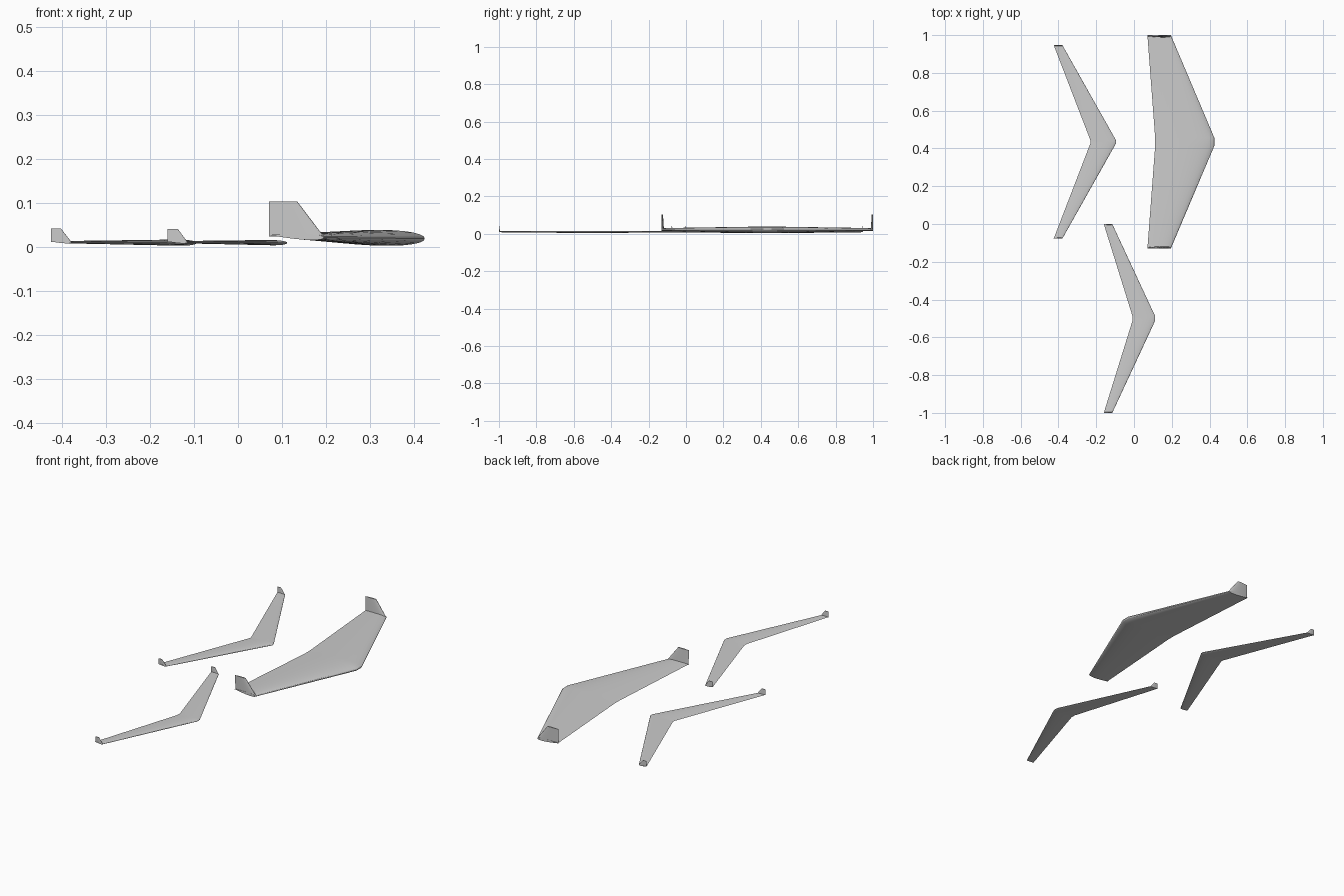
import bpy, bmesh, math
from mathutils import Vector

if "Cube" in bpy.data.objects:
    bpy.data.objects.remove(bpy.data.objects["Cube"])

grey = bpy.data.materials.new("light_grey")
grey.use_nodes = True
grey.diffuse_color = (0.6, 0.6, 0.6, 1)
grey.node_tree.nodes["Principled BSDF"].inputs["Base Color"].default_value = (0.6, 0.6, 0.6, 1)

STEPS = 16


def airfoil(thickness):
    """Closed loop of (chord fraction from the nose, offset), top then bottom."""
    def half(t):
        return 5 * thickness * (0.2969 * math.sqrt(t) - 0.126 * t - 0.3516 * t**2
                                + 0.2843 * t**3 - 0.1036 * t**4)
    ts = [(1 - math.cos(math.pi * i / STEPS)) / 2 for i in range(STEPS + 1)]
    top = [(t, half(t)) for t in reversed(ts)]
    return top + [(t, -half(t)) for t in ts[1:-1]]


def loft(name, sections):
    """Skin matching loops of points and cap both ends."""
    bm = bmesh.new()
    rings = [[bm.verts.new(p) for p in s] for s in sections]
    n = len(rings[0])
    for a, b in zip(rings, rings[1:]):
        for i in range(n):
            j = (i + 1) % n
            bm.faces.new((a[i], a[j], b[j], b[i]))
    bm.faces.new(rings[0])
    bm.faces.new(rings[-1])
    bmesh.ops.recalc_face_normals(bm, faces=bm.faces[:])
    mesh = bpy.data.meshes.new(name)
    bm.to_mesh(mesh)
    bm.free()
    mesh.materials.append(grey)
    obj = bpy.data.objects.new(name, mesh)
    bpy.context.collection.objects.link(obj)
    bpy.ops.object.select_all(action='DESELECT')
    obj.select_set(True)
    bpy.context.view_layer.objects.active = obj
    bpy.ops.object.shade_smooth_by_angle(angle=math.radians(30))


def wing_section(y, nose, tail, z_nose, z_tail, depth):
    chord = nose - tail
    return [Vector((nose - t * chord, y, z_nose + t * (z_tail - z_nose) + h * chord))
            for t, h in airfoil(depth / chord)]


def fin_section(y, nose, tail, z, depth):
    chord = nose - tail
    return [Vector((nose - t * chord, y + h * chord, z)) for t, h in airfoil(depth / chord)]


def flying_wing(name, y, span, flat, root, tip, fin):
    """Swept wing with a short flat centre and an upright fin on each tip."""
    loft(name + "_wing", [wing_section(y - span, *tip), wing_section(y - flat, *root),
                          wing_section(y + flat, *root), wing_section(y + span, *tip)])
    fin_nose, fin_top, base_depth, top_depth = fin
    nose, tail, z_nose, z_tail, _ = tip
    for side, label in ((-1, "right"), (1, "left")):
        edge = y + side * (span - base_depth / 2)
        loft(name + "_" + label + "_fin",
             [fin_section(edge, nose, tail, (z_nose + z_tail) / 2, base_depth),
              fin_section(edge + side * (base_depth - top_depth) / 2, fin_nose, tail,
                          fin_top, top_depth)])


# Sections: nose x, tail x, nose z, tail z, depth.  Fin: top nose x, top z, depths.
flying_wing("large", 0.435, 0.565, 0.022,
            (0.425, 0.112, 0.019, 0.024, 0.036), (0.195, 0.071, 0.021, 0.027, 0.014),
            (0.135, 0.103, 0.012, 0.007))
flying_wing("medium", 0.435, 0.512, 0.006,
            (-0.094, -0.23, 0.009, 0.011, 0.014), (-0.379, -0.425, 0.010, 0.012, 0.005),
            (-0.403, 0.042, 0.005, 0.003))
flying_wing("small", -0.5, 0.5, 0.012,
            (0.112, -0.008, 0.009, 0.011, 0.012), (-0.115, -0.16, 0.010, 0.012, 0.005),
            (-0.137, 0.041, 0.005, 0.003))
